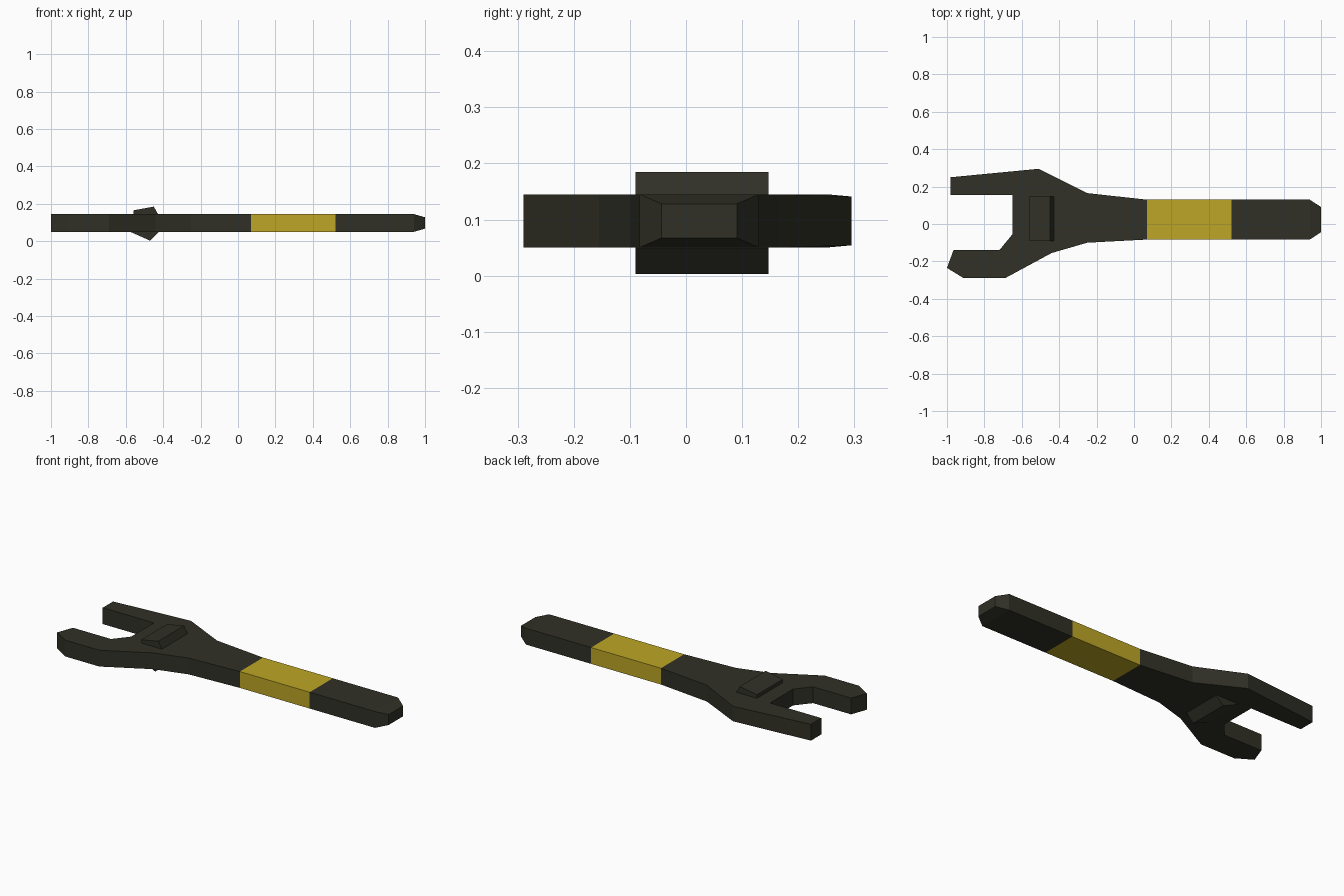
import bpy, bmesh
from mathutils import Vector

if "Cube" in bpy.data.objects:
    bpy.data.objects.remove(bpy.data.objects["Cube"])


def material(name, rgb):
    m = bpy.data.materials.new(name)
    m.diffuse_color = (*rgb, 1)
    m.use_nodes = True
    m.node_tree.nodes["Principled BSDF"].inputs["Base Color"].default_value = m.diffuse_color
    return m


DARK = material("dark olive metal", (0.030, 0.030, 0.020))
YELLOW = material("yellow band", (0.51, 0.38, 0.019))


def prism(profile, offset):
    """Extrude a closed profile of 3D points along an offset."""
    bm = bmesh.new()
    face = bm.faces.new([bm.verts.new(p) for p in profile])
    new = bmesh.ops.extrude_face_region(bm, geom=[face], use_keep_orig=True)
    verts = [v for v in new["geom"] if isinstance(v, bmesh.types.BMVert)]
    bmesh.ops.translate(bm, verts=verts, vec=offset)
    bmesh.ops.recalc_face_normals(bm, faces=bm.faces)
    return bm


def finish(bm, name, mats):
    bmesh.ops.recalc_face_normals(bm, faces=bm.faces)
    me = bpy.data.meshes.new(name)
    bm.to_mesh(me)
    bm.free()
    for m in mats:
        me.materials.append(m)
    ob = bpy.data.objects.new(name, me)
    bpy.context.collection.objects.link(ob)


# Open jaw and neck, seen from above
Z0, Z1 = 0.05, 0.145
head = [(-0.98, 0.25), (-0.98, 0.155), (-0.65, 0.155), (-0.65, -0.055),
        (-0.72, -0.14), (-0.965, -0.14), (-1.0, -0.235), (-0.91, -0.29),
        (-0.69, -0.29), (-0.44, -0.155), (-0.25, -0.10), (0.07, -0.083),
        (0.07, 0.13), (-0.25, 0.165), (-0.51, 0.295)]
bm = prism([(x, y, Z0) for x, y in head], (0, 0, Z1 - Z0))
for v in bm.verts:  # slightly thinner outer shoulder
    if v.co.y > 0.28:
        v.co.z += 0.004 if v.co.z < 0.1 else -0.004

# Handle: extrude the neck end into band, grip and tapered tip
end = max(bm.faces, key=lambda f: f.calc_center_median().x)
for x, sy, sz in [(0.52, 1, 1), (0.94, 1, 1), (1.0, 0.63, 0.64)]:
    end = bmesh.ops.extrude_discrete_faces(bm, faces=[end])["faces"][0]
    c = end.calc_center_median()
    for v in end.verts:
        d = v.co - c
        v.co = Vector((x, c.y + d.y * sy, c.z + d.z * sz))
for f in bm.faces:
    f.material_index = int(0.07 < f.calc_center_median().x < 0.52)
finish(bm, "wrench_body", [DARK, YELLOW])

# Wedge block passing through the head
wedge = [(-0.56, 0.165), (-0.45, 0.185), (-0.425, 0.14), (-0.425, 0.048),
         (-0.47, 0.003), (-0.58, 0.052), (-0.56, 0.10)]
finish(prism([(x, -0.09, z) for x, z in wedge], (0, 0.237, 0)), "jaw_wedge", [DARK])
